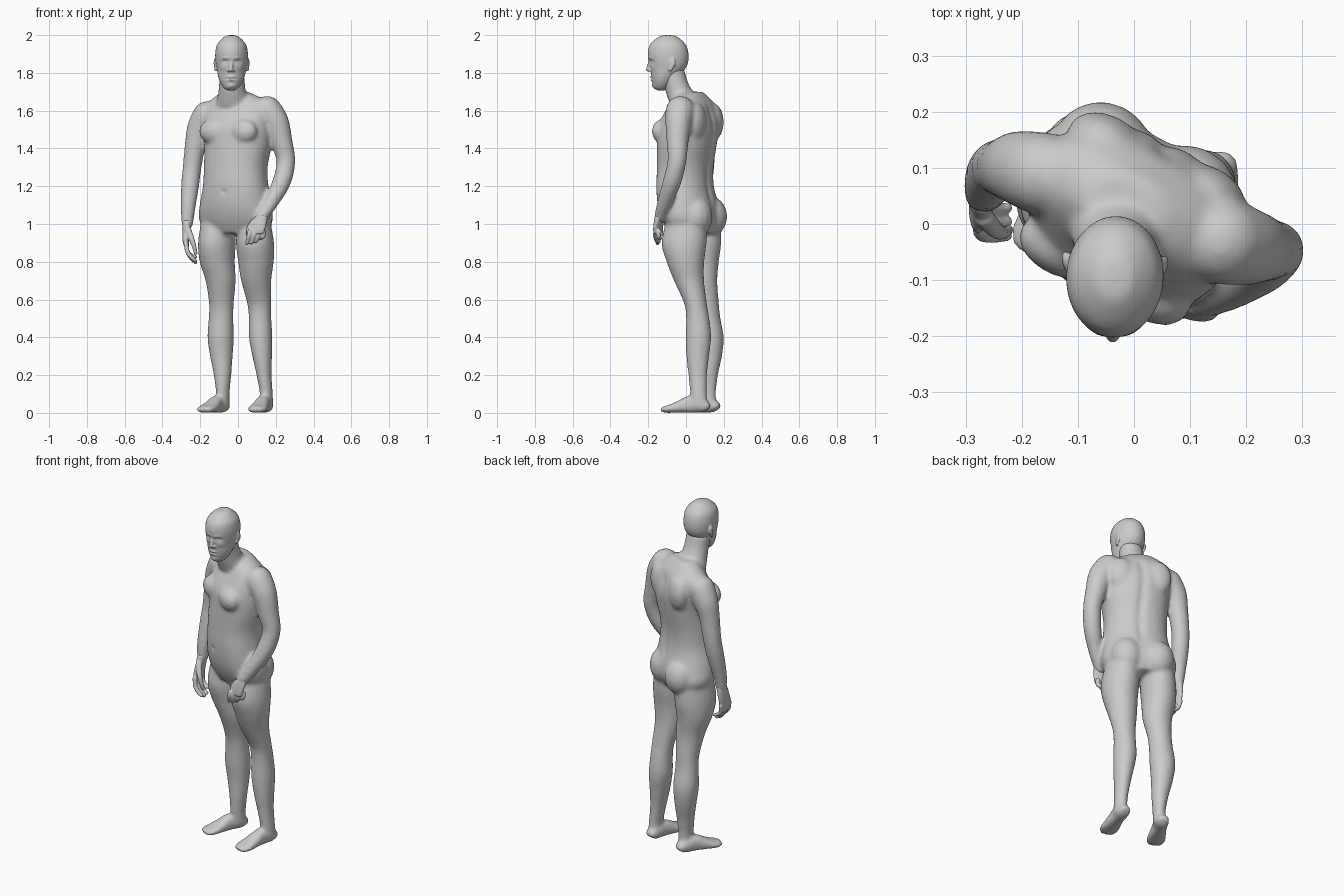
import bpy, bmesh, math
from mathutils import Vector, Matrix

YAW = math.radians(27)                           # torso twist
U = Vector((math.cos(YAW), -math.sin(YAW), 0))   # towards figure's left
V = Vector((math.sin(YAW), math.cos(YAW), 0))    # towards figure's back
Y, Z = Vector((0, 1, 0)), Vector((0, 0, 1))


def spline(rows, k=4):
    """Catmull-Rom through rows of numbers."""
    out = []
    p = [rows[0]] + list(rows) + [rows[-1]]
    for i in range(1, len(p) - 2):
        for s in range(k):
            t = s / k
            out.append([0.5 * (2 * b + (c - a) * t + (2 * a - 5 * b + 4 * c - d) * t * t
                               + (3 * b - a - 3 * c + d) * t ** 3)
                        for a, b, c, d in zip(p[i - 1], p[i], p[i + 1], p[i + 2])])
    return out + [list(rows[-1])]


def loft(bm, rows, yaw=0.0, power=2.0, ref=None, n=28):
    """Rows x,y,z,a,b: level rings, or rings square to the path when ref is given."""
    rows = spline([r if len(r) == 5 else (*r, r[3]) for r in rows])
    rings = []
    for i, (x, y, z, a, b) in enumerate(rows):
        A, B = Vector((math.cos(yaw), -math.sin(yaw), 0)), Vector((math.sin(yaw), math.cos(yaw), 0))
        if ref is not None:
            t = Vector(rows[min(i + 1, len(rows) - 1)][:3]) - Vector(rows[max(i - 1, 0)][:3])
            A = t.cross(ref).normalized()
            B = A.cross(t).normalized()
        ring = []
        for j in range(n):
            c, s = math.cos(2 * math.pi * j / n), math.sin(2 * math.pi * j / n)
            c, s = (math.copysign(abs(q) ** (2 / power), q) for q in (c, s))
            ring.append(bm.verts.new(Vector((x, y, z)) + A * max(a, .002) * c + B * max(b, .002) * s))
        rings.append(ring)
    for r, q in zip(rings, rings[1:]):
        for j in range(n):
            bm.faces.new((r[j], r[(j + 1) % n], q[(j + 1) % n], q[j]))
    bm.faces.new(rings[0][::-1])
    bm.faces.new(rings[-1])


def ball(bm, c, r, yaw=0.0):
    m = Matrix.Translation(Vector(c)) @ Matrix.Rotation(-yaw, 4, 'Z') @ Matrix.Diagonal((*r, 1))
    bmesh.ops.create_uvsphere(bm, u_segments=16, v_segments=10, radius=1, matrix=m)


def limb(bm, rows, n=20, ref=Y):
    loft(bm, rows, ref=ref, n=n)
    for r in (rows[0], rows[-1]):
        ball(bm, r[:3], (r[3],) * 3)


def fuse(bm, name, voxel, smooth, bumps=()):
    """Melt overlapping parts into one smooth skin, then add soft dents and bulges."""
    bmesh.ops.recalc_face_normals(bm, faces=bm.faces)
    me = bpy.data.meshes.new(name)
    bm.to_mesh(me)
    bm.free()
    ob = bpy.data.objects.new(name, me)
    bpy.context.collection.objects.link(ob)
    m = ob.modifiers.new("Remesh", 'REMESH')
    m.mode, m.voxel_size = 'VOXEL', voxel
    s = ob.modifiers.new("Smooth", 'SMOOTH')
    s.factor, s.iterations = 0.5, smooth
    dg = bpy.context.evaluated_depsgraph_get()
    res = bpy.data.meshes.new_from_object(ob.evaluated_get(dg))
    ob.modifiers.clear()
    ob.data = res
    bumps = [(*c, *s, Vector(d)) for c, s, d in bumps]
    for v in res.vertices:
        x, y, z = v.co
        push = Vector()
        for cx, cy, cz, sx, sy, sz, d in bumps:
            if abs(z - cz) < 3 * sz and abs(x - cx) < 3 * sx:
                push += d * math.exp(-((x - cx) / sx) ** 2 - ((y - cy) / sy) ** 2 - ((z - cz) / sz) ** 2)
        v.co = (x + push.x, y + push.y, min(max(z + push.z, 0), 2))
    res.polygons.foreach_set("use_smooth", [True] * len(res.polygons))
    res.update()


bm = bmesh.new()
# torso
loft(bm, [(-.015, .03, 1.70, .07, .055), (-.005, .03, 1.67, .13, .075), (0, .03, 1.62, .185, .105),
          (0, .015, 1.52, .19, .145), (0, .005, 1.42, .183, .145), (-.012, -.004, 1.30, .172, .138),
          (-.012, -.005, 1.20, .178, .14), (-.012, .012, 1.10, .197, .145),
          (-.012, .03, 1.02, .203, .135), (-.012, .035, .95, .16, .10)], YAW, 2.2, n=40)
# neck
loft(bm, [(-.035, -.075, 1.82, .068, .066), (-.032, -.055, 1.75, .068, .066),
          (-.03, -.03, 1.69, .076, .075), (-.02, .01, 1.62, .1, .09)])
# chest, buttocks, shoulder blades
mid = Vector((-.005, .01, 0))
for s in (-1, 1):
    ball(bm, mid + U * s * .09 - V * .105 + Z * 1.49, (.08, .05, .065), YAW)
    ball(bm, mid + Vector((-.007, .02, 0)) + U * s * .085 + V * .072 + Z * 1.04, (.092, .085, .105), YAW)
    ball(bm, mid + U * s * .1 + V * .10 + Z * 1.54, (.075, .05, .1), YAW)
# arms
limb(bm, [(.155, -.03, 1.60, .078), (.20, -.04, 1.54, .070), (.232, -.045, 1.43, .058),
          (.254, -.048, 1.33, .050), (.23, -.075, 1.22, .049), (.172, -.115, 1.11, .039),
          (.125, -.138, 1.035, .031)])
limb(bm, [(-.165, .09, 1.575, .075), (-.203, .1, 1.51, .067), (-.226, .1, 1.42, .056),
          (-.243, .1, 1.30, .050), (-.254, .085, 1.2, .048), (-.265, .06, 1.08, .039),
          (-.268, .05, 1.0, .031)])
# legs
loft(bm, [(.085, .005, 1.02, .085, .11), (.09, -.01, .9, .1, .12), (.095, -.003, .8, .094, .1),
          (.096, .016, .7, .080, .080), (.112, .05, .58, .064, .060), (.117, .062, .5, .060, .062),
          (.12, .066, .4, .062, .068), (.128, .062, .3, .052, .061), (.138, .062, .2, .040, .050),
          (.15, .066, .1, .034, .045), (.152, .07, .03, .036, .044)], .2)
loft(bm, [(-.105, .075, 1.02, .085, .11), (-.112, .07, .9, .096, .12), (-.11, .075, .8, .092, .1),
          (-.092, .086, .7, .080, .080), (-.088, .11, .58, .066, .064), (-.09, .12, .5, .066, .062),
          (-.092, .13, .4, .070, .070), (-.088, .13, .3, .060, .061), (-.082, .12, .2, .046, .050),
          (-.08, .115, .1, .034, .045), (-.08, .12, .03, .036, .044)], .4)
# feet
for heel, toe in (((.157, .117), (.092, -.13)), ((-.068, .167), (-.188, -.055))):
    h, t = Vector((*heel, 0)), Vector((*toe, 0))
    prof = ((0, .03, .02), (.05, .034, .032), (.2, .037, .04), (.38, .038, .046), (.6, .046, .033),
            (.8, .053, .022), (.93, .046, .018), (1, .03, .014))
    loft(bm, [(*(h.lerp(t, k) + Z * b), a, b) for k, a, b in prof], ref=Z, power=2.4)
# spine groove and navel
bumps = [(Vector((-.008, .008, 1.16 + i * .07)) + V * .14, (.022, .05, .045), -V * .008) for i in range(7)]
bumps.append((Vector((-.012, 0, 1.17)) - V * .14, (.012, .05, .013), V * .008))
fuse(bm, "body", .009, 14, bumps)

bm = bmesh.new()
# head
loft(bm, [(-.034, -.095, 2.0, .006, .006), (-.034, -.095, 1.993, .036, .045), (-.034, -.096, 1.955, .074, .091),
          (-.034, -.095, 1.91, .086, .107), (-.034, -.093, 1.86, .085, .105),
          (-.034, -.097, 1.82, .078, .092), (-.035, -.113, 1.78, .070, .070),
          (-.036, -.122, 1.745, .056, .055), (-.037, -.132, 1.718, .036, .035),
          (-.037, -.132, 1.706, .015, .015)], .05, n=40)
# ears
for x, y, tilt in ((-.119, -.068, -.25), (.051, -.076, .3)):
    ball(bm, (x, y, 1.85), (.009, .021, .030), tilt)
    ball(bm, (x, y - .006, 1.825), (.007, .012, .02), tilt)
# nose
limb(bm, [(-.036, -.19, 1.866, .008), (-.037, -.196, 1.84, .010), (-.038, -.2, 1.818, .012)], 16)
for s in (-1, 1):
    ball(bm, (-.037 + s * .013, -.188, 1.813), (.009, .012, .008))
# eye sockets, eyelids, brows, cheeks
bumps = []
for s in (-1, 1):
    for dx, z, sx, sz, d in ((.032, 1.858, .018, .011, .013), (.032, 1.855, .012, .006, -.007),
                             (.03, 1.879, .02, .007, -.004), (.048, 1.825, .017, .014, -.004)):
        bumps.append(((-.0355 + s * dx, -.175, z), (sx, .05, sz), (0, d, 0)))
# lips, mouth line, chin
for z, sx, sz, d in ((1.778, .019, .006, -.008), (1.761, .019, .006, -.008),
                     (1.7695, .024, .003, .005), (1.73, .02, .013, -.007)):
    bumps.append(((-.037, -.175, z), (sx, .05, sz), (0, d, 0)))
fuse(bm, "head", .005, 3, bumps)

# right hand
bm = bmesh.new()
loft(bm, [(-.268, .05, 1.02, .027, .03), (-.272, .042, .97, .021, .040), (-.276, .03, .92, .018, .046),
          (-.274, .025, .885, .014, .042)], .05)
for i, tip in enumerate((.82, .797, .79, .80)):
    y = .062 - i * .025
    limb(bm, [(-.275, y, .895, .013), (-.268, y - .008, .855, .012), (-.248, y - .01, (.85 + tip) / 2, .0115),
              (-.225, y - .008, tip + .006, .0095)], 12)
limb(bm, [(-.265, .01, .97, .018), (-.245, -.012, .92, .015), (-.232, -.015, .88, .012), (-.224, -.01, .845, .010)], 12)
fuse(bm, "right_hand", .005, 3)

# left hand
bm = bmesh.new()
loft(bm, [(.128, -.137, 1.045, .032, .028), (.112, -.146, 1.01, .042, .022), (.1, -.152, .975, .046, .018),
          (.095, -.155, .95, .040, .014)], .3)
for i, tip in enumerate(((.046, -.15, .897), (.07, -.148, .9), (.094, -.143, .907), (.12, -.135, .924))):
    x, y = .058 + i * .025, -.16 + i * .006
    limb(bm, [(x + .004, y, .96, .013), (x - .001, y - .003, .935, .012), (*tip, .0095)], 12)
limb(bm, [(.085, -.135, 1.01, .018), (.06, -.135, .98, .014), (.052, -.13, .945, .011)], 12)
fuse(bm, "left_hand", .005, 3)
